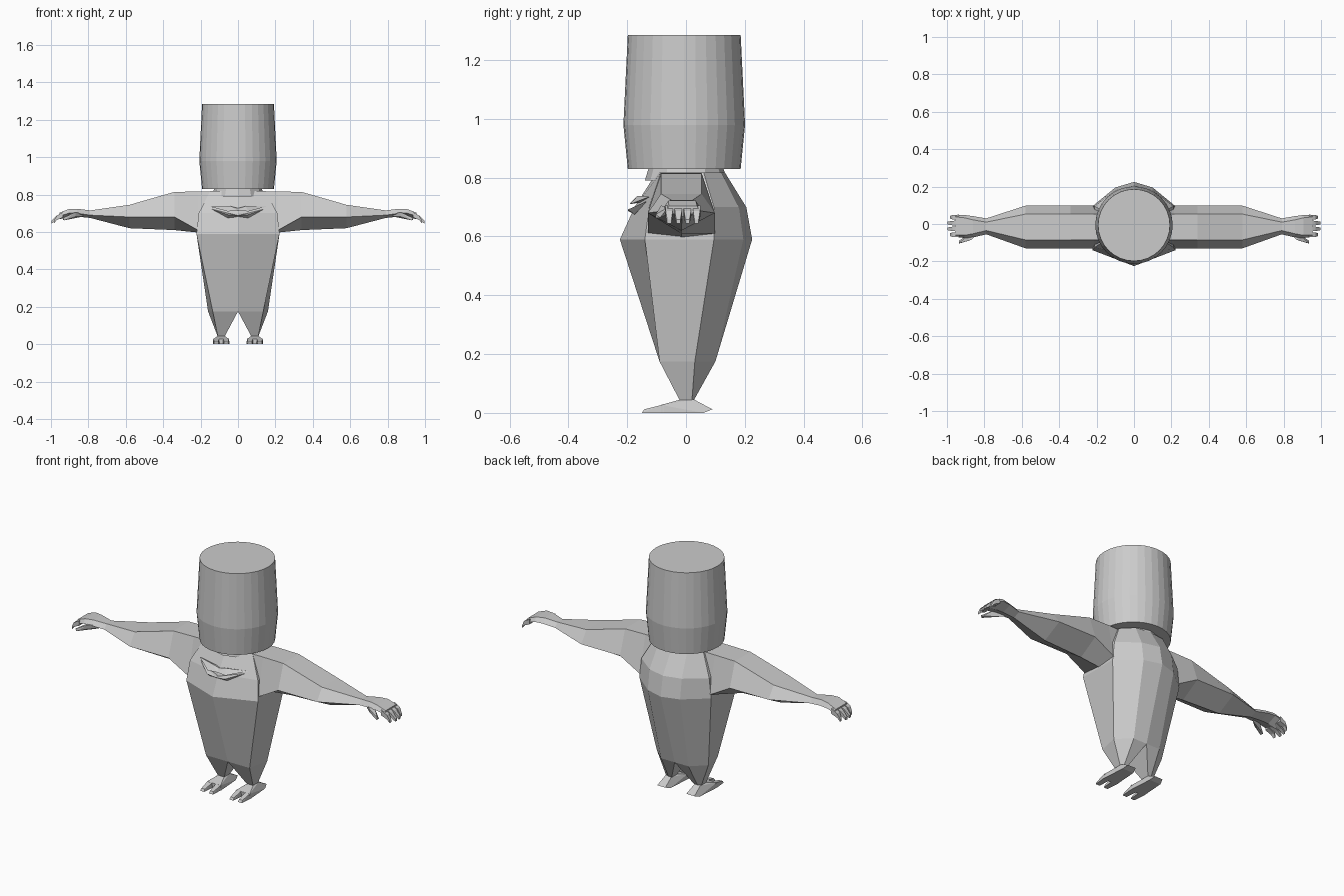
import bpy, bmesh, math
from mathutils import Vector

if "Cube" in bpy.data.objects:
    bpy.data.objects.remove(bpy.data.objects["Cube"])

grey = bpy.data.materials.new("light grey")
grey.diffuse_color = (0.6, 0.6, 0.6, 1)
grey.use_nodes = True
grey.node_tree.nodes["Principled BSDF"].inputs["Base Color"].default_value = grey.diffuse_color


def finish(name, bm):
    bmesh.ops.recalc_face_normals(bm, faces=bm.faces)
    me = bpy.data.meshes.new(name)
    bm.to_mesh(me)
    bm.free()
    me.materials.append(grey)
    ob = bpy.data.objects.new(name, me)
    bpy.context.collection.objects.link(ob)
    return ob


def loft(name, rings, caps=(True, True)):
    """Skin closed rings of equal point count."""
    bm = bmesh.new()
    vs = [[bm.verts.new(p) for p in r] for r in rings]
    n = len(rings[0])
    for a, b in zip(vs, vs[1:]):
        for i in range(n):
            j = (i + 1) % n
            bm.faces.new((a[i], a[j], b[j], b[i]))
    if caps[0]:
        bm.faces.new(vs[0])
    if caps[1]:
        bm.faces.new(vs[-1])
    return finish(name, bm)


def hull(name, pts):
    bm = bmesh.new()
    for p in pts:
        bm.verts.new(p)
    bmesh.ops.convex_hull(bm, input=bm.verts)
    return finish(name, bm)


def circle(r, z, n=32, y=-0.006):
    return [(r * math.cos(2 * math.pi * i / n), y + r * math.sin(2 * math.pi * i / n), z)
            for i in range(n)]


# Barrel head and short neck
loft("head", [circle(0.192, 0.83), circle(0.207, 0.98), circle(0.192, 1.285)])
loft("neck", [circle(0.14, 0.79, 12, 0), circle(0.125, 0.84, 12, 0)])


# Torso: half outline from front centre to back centre, mirrored
def body_ring(z, half):
    pts = half + [(-x, y) for x, y in half[-2:0:-1]]
    return [(x, y, z) for x, y in pts]


hip = [(0, -.09), (.135, -.09), (.16, .03), (.085, .10), (0, .10)]
loft("torso", [
    body_ring(.175, hip),
    body_ring(.59, [(0, -.225), (.222, -.14), (.222, .095), (.10, .195), (0, .225)]),
    body_ring(.70, [(0, -.175), (.21, -.125), (.21, .095), (.10, .18), (0, .205)]),
    body_ring(.818, [(0, -.10), (.15, -.085), (.15, .06), (.09, .12), (0, .132)]),
], (False, True))

# Arm sections: x, back y, front y, top inset, top z, side z, bottom z
ARM = [(.10, .095, -.13, .045, .816, .61, .60),
       (.215, .098, -.13, .045, .816, .61, .597),
       (.34, .098, -.13, .045, .814, .68, .61),
       (.58, .098, -.13, .045, .745, .68, .62),
       (.79, .03, -.055, .02, .715, .69, .675)]
HAND = [(.79, .03, -.055, .02, .715, .69, .675),
        (.86, .042, -.072, .02, .724, .70, .682),
        (.905, .048, -.075, .015, .722, .70, .680),
        (.955, .048, -.068, .01, .703, .685, .668)]


def limb_ring(s, x, yb, yf, t, zt, zm, zb):
    mid = (yb + yf) / 2
    return [(s * x, y, z) for y, z in
            [(yf + t, zt), (yb - t, zt), (yb, zm), (mid, zb), (yf, zm)]]


for s, side in ((1, "left"), (-1, "right")):
    loft(side + "_arm", [limb_ring(s, *a) for a in ARM])
    loft(side + "_hand", [limb_ring(s, *a) for a in HAND])

    # Four tapering fingers and a thumb
    for i in range(4):
        y = .036 - i * .031
        tip = .985 if i in (0, 3) else .998
        loft(f"{side}_finger_{i + 1}", [
            [(s * x, y + w * a, z + h * b) for a, b in ((-1, -1), (1, -1), (1, 1), (-1, 1))]
            for x, w, z, h in ((.935, .014, .692, .014), (.97, .012, .675, .012),
                               (tip, .007, .651, .007))])
    hull(side + "_thumb", [(s * x, y, z) for x, y, z in
         [(.83, -.045, .70), (.83, -.045, .682), (.87, -.085, .705), (.87, -.08, .682),
          (.89, -.06, .70), (.935, -.103, .675), (.93, -.103, .662), (.935, -.088, .664)]])

    # Tapered leg from hip to ankle
    ankle = [(.072, -.02), (.108, -.02), (.108, .02), (.09, .025), (.072, .025)]
    loft(side + "_leg", [[(s * x, y, .175) for x, y in hip],
                         [(s * x, y, .04) for x, y in ankle]], (False, True))

    # Foot: heel block plus two toes with a notch between
    hull(side + "_foot", [(s * x, y, z) for x, y, z in
         [(.072, -.02, .045), (.108, -.02, .045), (.108, .028, .045), (.072, .028, .045),
          (.048, -.085, .027), (.132, -.085, .027), (.045, -.085, 0), (.135, -.085, 0),
          (.055, .06, 0), (.125, .06, 0), (.065, .09, .012), (.115, .09, .012)]])
    for k, (x0, x1) in enumerate(((.045, .082), (.098, .135))):
        hull(f"{side}_toe_{k + 1}", [(s * x, y, z) for x, y, z in
             [(x0, -.075, 0), (x1, -.075, 0), (x0 + .003, -.075, .029), (x1 - .003, -.075, .029),
              (x0 + .006, -.15, 0), (x1 - .006, -.15, 0),
              (x0 + .008, -.142, .012), (x1 - .008, -.142, .012)]])

    # Half of each chest lip
    hull(side + "_upper_lip", [(s * x, y, z) for x, y, z in
         [(.15, -.125, .735), (.04, -.165, .738), (0, -.165, .727), (.055, -.19, .71),
          (0, -.19, .714), (.04, -.13, .72), (0, -.13, .72)]])
    hull(side + "_lower_lip", [(s * x, y, z) for x, y, z in
         [(.14, -.13, .722), (.055, -.197, .692), (0, -.197, .687), (.055, -.175, .675),
          (0, -.175, .68), (0, -.14, .69)]])
